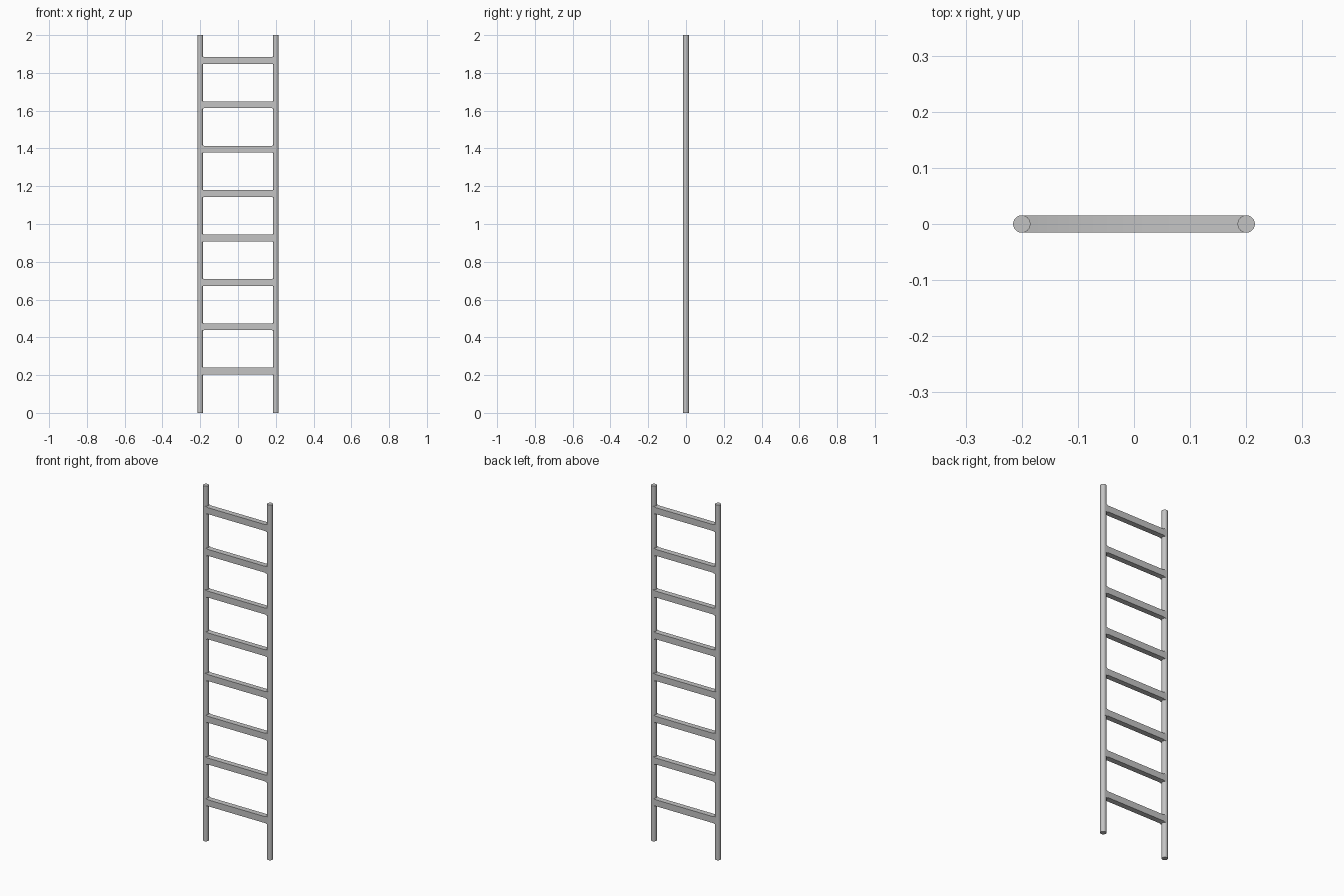
import bpy, bmesh, math

if "Cube" in bpy.data.objects:
    bpy.data.objects.remove(bpy.data.objects["Cube"])

RAIL_X, RADIUS, HEIGHT = 0.2, 0.0155, 2.0
RUNGS, FIRST_Z, STEP = 8, 0.221, 0.235

metal = bpy.data.materials.new("grey metal")
metal.diffuse_color = (0.55, 0.55, 0.55, 1)
metal.use_nodes = True
metal.node_tree.nodes["Principled BSDF"].inputs["Base Color"].default_value = metal.diffuse_color


def finish(name, bm):
    bmesh.ops.recalc_face_normals(bm, faces=bm.faces)
    mesh = bpy.data.meshes.new(name)
    bm.to_mesh(mesh)
    bm.free()
    mesh.materials.append(metal)
    ob = bpy.data.objects.new(name, mesh)
    bpy.context.collection.objects.link(ob)
    bpy.context.view_layer.objects.active = ob
    ob.select_set(True)
    bpy.ops.object.shade_smooth_by_angle(angle=math.radians(40))
    ob.select_set(False)
    return ob


# Two round upright rails
for side, x in (("left", -RAIL_X), ("right", RAIL_X)):
    bm = bmesh.new()
    bmesh.ops.create_cone(bm, cap_ends=True, segments=24, radius1=RADIUS,
                          radius2=RADIUS, depth=HEIGHT)
    bmesh.ops.translate(bm, verts=bm.verts, vec=(x, 0, HEIGHT / 2))
    finish(side + "_rail", bm)

# Flat-sided rungs with a slight flare where they join the rails
half = [(-0.202, 0.021), (-0.186, 0.021), (-0.180, 0.018)]
outline = half + [(-x, h) for x, h in reversed(half)]
for i in range(RUNGS):
    z = FIRST_Z + i * STEP
    bm = bmesh.new()
    loops = []
    for x, h in outline:
        loops.append([bm.verts.new((x, y * RADIUS, z + s * h))
                      for y, s in ((-1, -1), (1, -1), (1, 1), (-1, 1))])
    for a, b in zip(loops, loops[1:]):
        for k in range(4):
            n = (k + 1) % 4
            bm.faces.new((a[k], a[n], b[n], b[k]))
    bm.faces.new(loops[0])
    bm.faces.new(loops[-1])
    finish(f"rung_{i + 1}", bm)
